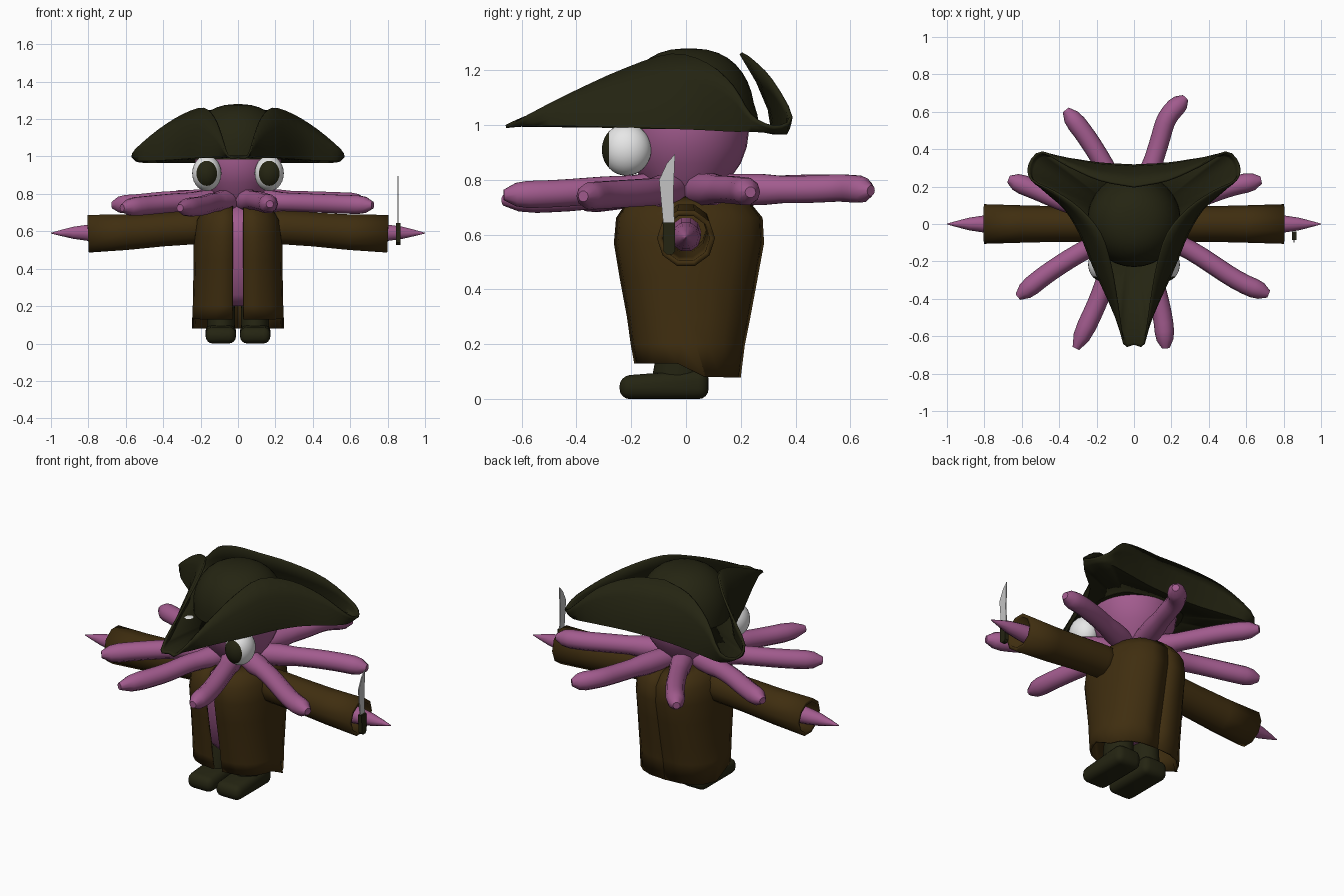
import bpy, bmesh, math
from mathutils import Vector

if "Cube" in bpy.data.objects:
    bpy.data.objects.remove(bpy.data.objects["Cube"])


def material(name, rgb):
    m = bpy.data.materials.new(name)
    m.diffuse_color = (*rgb, 1)
    m.use_nodes = True
    m.node_tree.nodes["Principled BSDF"].inputs["Base Color"].default_value = m.diffuse_color
    return m


PURPLE = material("purple skin", (0.36, 0.105, 0.27))
BROWN = material("brown coat", (0.05, 0.027, 0.005))
DARK = material("dark olive", (0.018, 0.018, 0.006))
WHITE = material("eye white", (0.8, 0.8, 0.8))
STEEL = material("blade steel", (0.55, 0.55, 0.55))


def finish(bm, name, mats, angle=45, solid=0):
    bmesh.ops.remove_doubles(bm, verts=bm.verts, dist=0.0005)
    bmesh.ops.recalc_face_normals(bm, faces=bm.faces)
    me = bpy.data.meshes.new(name)
    bm.to_mesh(me)
    bm.free()
    ob = bpy.data.objects.new(name, me)
    bpy.context.collection.objects.link(ob)
    for m in mats:
        me.materials.append(m)
    bpy.ops.object.select_all(action='DESELECT')
    ob.select_set(True)
    bpy.context.view_layer.objects.active = ob
    bpy.ops.object.shade_smooth_by_angle(angle=math.radians(angle))
    if solid:
        s = ob.modifiers.new("thickness", 'SOLIDIFY')
        s.thickness = solid
        s.offset = 0
    return ob


def loft(name, rings, mat, wrap=True, caps=True, angle=50, solid=0):
    bm = bmesh.new()
    vs = [[bm.verts.new(p) for p in r] for r in rings]
    n = len(vs[0])
    for a, b in zip(vs, vs[1:]):
        for i in range(n if wrap else n - 1):
            j = (i + 1) % n
            bm.faces.new((a[i], a[j], b[j], b[i]))
    if caps:
        bm.faces.new(vs[0])
        bm.faces.new(vs[-1])
    return finish(bm, name, [mat], angle, solid)


def lathe(name, profile, mat, cx=0, cy=0, n=32):
    """profile: (z, x radius, y radius, y shift)"""
    rings = [[(cx + rx * math.cos(i * math.tau / n), cy + dy + ry * math.sin(i * math.tau / n), z)
              for i in range(n)] for z, rx, ry, dy in profile]
    return loft(name, rings, mat)


def spline(pts, steps):
    """Smooth Catmull-Rom resampling of a list of points"""
    p = [Vector(q) for q in pts]
    p = [2 * p[0] - p[1]] + p + [2 * p[-1] - p[-2]]
    out = []
    for k in range(1, len(p) - 2):
        a, b, c, d = p[k - 1:k + 3]
        for s in range(steps):
            t = s / steps
            out.append(0.5 * (2 * b + (c - a) * t + (2 * a - 5 * b + 4 * c - d) * t * t
                              + (3 * b - a - 3 * c + d) * t ** 3))
    return out + [p[-2]]


def tube(name, pts, radii, mat, n=10, caps=True, solid=0):
    pts = [Vector(p) for p in pts]
    rings = []
    for k, (p, r) in enumerate(zip(pts, radii)):
        t = (pts[min(k + 1, len(pts) - 1)] - pts[max(k - 1, 0)]).normalized()
        side = t.cross(Vector((0, 0, 1))).normalized()
        up = side.cross(t)
        rings.append([p + r * (side * math.cos(i * math.tau / n) + up * math.sin(i * math.tau / n))
                      for i in range(n)])
    return loft(name, rings, mat, caps=caps, solid=solid)


# Head and inner body
lathe("head", [(0.72, .10, .10, 0), (0.77, .14, .14, 0), (0.81, .165, .165, 0), (0.86, .195, .2, 0),
               (0.92, .22, .222, 0), (0.98, .23, .23, 0), (1.05, .225, .225, 0), (1.12, .17, .17, 0)], PURPLE)
lathe("body", [(0.2, .13, .1, 0), (0.26, .19, .16, 0), (0.4, .21, .2, 0), (0.55, .21, .235, 0),
               (0.64, .2, .23, 0), (0.7, .15, .18, 0), (0.75, .08, .1, 0)], PURPLE)

# Eight tentacles spreading from under the head
tentacles = [[(.13, .42, .765), (.18, .57, .77), (.275, .675, .76)],
             [(.35, .14, .765), (.52, .2, .76), (.68, .235, .755)],
             [(.3, -.14, .755), (.55, -.3, .745), (.72, -.375, .74)],
             [(.09, -.25, .765), (.15, -.48, .75), (.17, -.665, .745)],
             [(-.13, -.25, .755), (-.2, -.43, .735), (-.31, -.665, .725)],
             [(-.3, -.16, .755), (-.47, -.27, .74), (-.62, -.39, .725)],
             [(-.35, .11, .765), (-.52, .18, .75), (-.67, .24, .74)],
             [(-.14, .28, .765), (-.25, .46, .77), (-.365, .61, .77)]]
for k, path in enumerate(tentacles):
    a = Vector(path[0])
    root = (a.x * 0.25, a.y * 0.25, .765)
    pts = spline([root] + path, 4)
    radii = [.06] * 3 + [.052] * (len(pts) - 5) + [.045, .02]
    tube(f"tentacle_{k + 1}", pts, radii, PURPLE)

# Eyes: the cap facing forward is the pupil
for sx, side in ((-1, "left"), (1, "right")):
    bm = bmesh.new()
    bmesh.ops.create_uvsphere(bm, u_segments=28, v_segments=24, radius=1)
    for f in bm.faces:
        f.material_index = 1 if f.calc_center_median().z > 0.73 else 0
    for v in bm.verts:
        x, y, z = v.co
        v.co = (sx * .167 + x * .078, -.217 - z * .09, .91 + y * .095)
    finish(bm, side + "_eye", [WHITE, DARK])

# Coat: open at the front, slit at both sides, hem lower at the back
coat = [(.74, .12, .14, .15), (.715, .185, .215, .23), (.66, .22, .252, .275), (.57, .232, .26, .28),
        (.45, .232, .24, .258), (.3, .235, .212, .23), (.2, .237, .198, .21), (.1, .24, .185, .195)]
angles = [-83, -68, -52, -36, -18, 0, 0, 18, 36, 54, 72, 90]
for sx, side in ((-1, "left"), (1, "right")):
    rings = []
    for z, rx, rf, rb in coat:
        ring = []
        for k, deg in enumerate(angles):
            c, s = math.cos(math.radians(deg)), math.sin(math.radians(deg))
            x = rx * abs(c) ** .75
            y = (rb if s > 0 else rf) * math.copysign(abs(s) ** .85, s)
            zz = z
            if z < .3 and k in (5, 6):
                y += (-.16 if k == 5 else .35) * (.3 - z)
            if z == .1:
                zz = .13 if k < 6 else .08
            if k == 0:
                x = .028
            ring.append((sx * x if k < 11 else 0, y, zz))
        rings.append(ring)
    loft(side + "_coat_half", rings, BROWN, wrap=False, caps=False, solid=.01)

    # Sleeve, open at the cuff, and the pointed arm inside it
    tube(side + "_sleeve", [(sx * .12, 0, .62), (sx * .25, 0, .62), (sx * .4, 0, .61),
                            (sx * .6, 0, .595), (sx * .802, 0, .587)],
         [.08, .085, .085, .09, .096], BROWN, n=10, caps=False, solid=.02)
    tube(side + "_arm", [(sx * .2, 0, .61), (sx * .7, 0, .592), (sx * .8, 0, .592), (sx * .88, 0, .592),
                         (sx * .95, 0, .591), (sx, 0, .59)], [.055, .055, .046, .034, .016, .002], PURPLE)

    # Boot: leg shaft and rounded foot
    lathe(side + "_boot_shaft", [(.03, .07, .1, 0), (.1, .075, .095, 0), (.18, .075, .085, .005),
                                 (.26, .072, .08, .01), (.32, .05, .055, .01)], DARK, sx * .09, -.025, 20)
    bm = bmesh.new()
    bmesh.ops.create_cube(bm, size=1)
    for v in bm.verts:
        top = v.co.z > 0
        v.co = (sx * .092 + v.co.x * .162, -.08 + v.co.y * .325, (.085 if v.co.y < 0 else .11) if top else 0)
    bmesh.ops.bevel(bm, geom=bm.edges[:], offset=.038, segments=4, profile=.5, affect='EDGES')
    finish(bm, side + "_boot_foot", [DARK], 60)

# Hat brim, right half: fold line and turned-up rim, front tip to back middle
fold = [(0, -.60, 1.0), (.05, -.595, 1.0), (.13, -.42, 1.0), (.22, -.22, .995), (.29, -.05, .99),
        (.37, .08, .985), (.47, .17, .98), (.54, .24, .98), (.53, .32, .975), (.48, .365, .97),
        (.35, .35, .97), (.18, .325, .97), (0, .315, .97)]
rim = [(0, -.645, .997), (.055, -.64, 1.005), (.09, -.42, 1.115), (.125, -.22, 1.205), (.18, -.05, 1.258),
       (.29, .08, 1.225), (.42, .17, 1.145), (.545, .235, 1.04), (.56, .32, .995), (.49, .383, 1.03),
       (.35, .31, 1.165), (.18, .235, 1.24), (0, .2, 1.262)]
fold, rim = spline(fold, 3), spline(rim, 3)


def mirrored(ring):
    return list(ring) + [Vector((-p.x, p.y, p.z)) for p in ring[-2:0:-1]]


inner, bulge, mid = [], [], []
for f, r in zip(fold, rim):
    d = Vector((f.x, f.y, 0)).normalized()
    inner.append(Vector((d.x * .21, d.y * .21, .995)))
    h = r.z - f.z
    bulge.append(f.lerp(r, .3) + d * h * .08)
    mid.append(f.lerp(r, .65) + d * h * .07)
loft("hat_brim", [mirrored(r) for r in (inner, fold, bulge, mid, rim)], DARK,
     caps=False, angle=80, solid=.012)

# Hat crown
crown = [(.985, .25, .25, .02), (1.04, .25, .245, .015)]
for k in range(1, 10):
    a = math.radians(k * 9.8)
    crown.append((1.04 + .24 * math.sin(a), .25 * math.cos(a) ** .8, .24 * math.cos(a) ** .8, .01))
lathe("hat_crown", crown, DARK)


# Cutlass held beside the right arm
def plate(name, outline, x0, x1, mat):
    loft(name, [[(x, y, z) for y, z in outline] for x in (x0, x1)], mat, angle=30)


plate("blade", [(-.083, .64), (-.042, .64), (-.046, .75), (-.04, .895), (-.07, .86), (-.098, .8)],
      .853, .859, STEEL)
plate("sword_grip", [(-.082, .54), (-.07, .528), (-.05, .528), (-.04, .54), (-.04, .645), (-.085, .645)],
      .845, .868, DARK)
